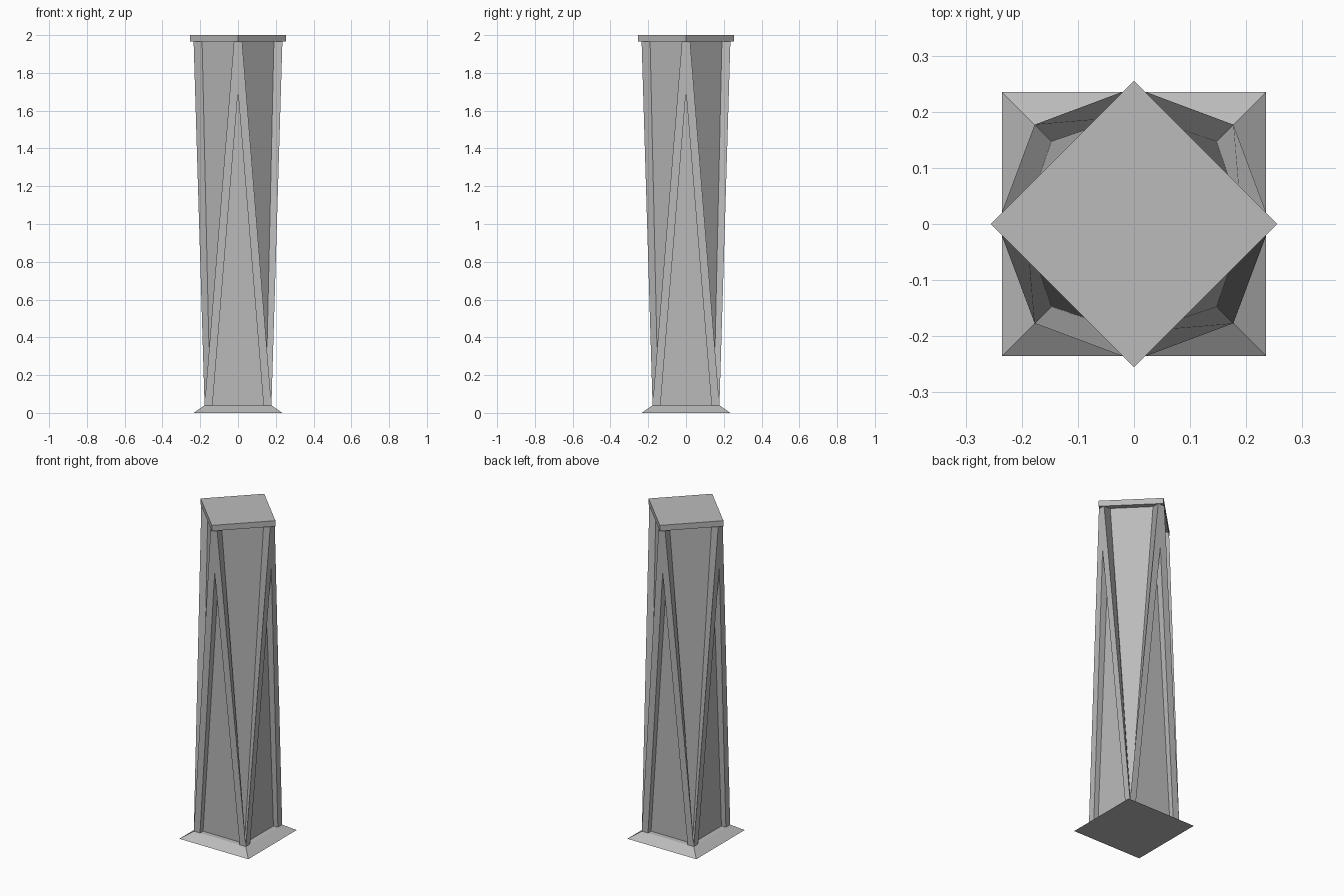
import bpy
import bmesh
from math import pi
from mathutils import Matrix

cube = bpy.data.objects.get("Cube")
if cube:
    bpy.data.objects.remove(cube, do_unlink=True)

grey = bpy.data.materials.new("plain grey")
grey.use_nodes = True
grey.diffuse_color = (0.5, 0.5, 0.5, 1)
grey.node_tree.nodes["Principled BSDF"].inputs["Base Color"].default_value = (0.5, 0.5, 0.5, 1)

FOOT, NECK, TOP = 0.04, 1.965, 2.0     # heights of base top, slab underside, slab top
HOLE = 1.70                            # apex of the opening in each side frame
BASE, LOW, HIGH, CAP = 0.235, 0.177, 0.235, 0.255
CORE_LOW, CORE_HIGH = 0.147, 0.19
TIP, LEG = 0.022, 0.042


def finish(name, bm):
    bmesh.ops.recalc_face_normals(bm, faces=bm.faces)
    mesh = bpy.data.meshes.new(name)
    bm.to_mesh(mesh)
    bm.free()
    mesh.materials.append(grey)
    obj = bpy.data.objects.new(name, mesh)
    bpy.context.collection.objects.link(obj)
    return obj


def square(half, z):
    return [(-half, -half, z), (half, -half, z), (half, half, z), (-half, half, z)]


def diamond(r, z):
    return [(r, 0, z), (0, r, z), (-r, 0, z), (0, -r, z)]


def loft(name, lower, upper):
    """Solid between two outlines with matching points."""
    bm = bmesh.new()
    a = [bm.verts.new(p) for p in lower]
    b = [bm.verts.new(p) for p in upper]
    bm.faces.new(a)
    bm.faces.new(b)
    for i in range(len(a)):
        j = (i + 1) % len(a)
        bm.faces.new((a[i], a[j], b[j], b[i]))
    return finish(name, bm)


# Sloped base and diamond slab on top
loft("base", square(BASE, 0), square(LOW, FOOT))
loft("top_slab", diamond(CAP, NECK), diamond(CAP, TOP))

# Recessed core: square below, clipped diamond above
bm = bmesh.new()
for p in square(CORE_LOW, FOOT):
    bm.verts.new(p)
r = CORE_HIGH
for s in (-1, 1):
    for t in (-TIP, TIP):
        bm.verts.new((s * r, t, NECK))
        bm.verts.new((t, s * r, NECK))
bmesh.ops.convex_hull(bm, input=bm.verts)
finish("core", bm)


# One A-shaped frame per side, standing proud of the core
def frame_outline(half, low, high):
    def depth(z):
        return -(low + (high - low) * (z - FOOT) / (NECK - FOOT))
    inner = LOW - LEG
    points = [(-half, FOOT), (-inner, FOOT), (0, HOLE), (inner, FOOT),
              (half, FOOT), (TIP, NECK), (-TIP, NECK)]
    return [(x, depth(z), z) for x, z in points]


for i, side in enumerate(("front", "left", "back", "right")):
    frame = loft(side + "_frame", frame_outline(LOW, LOW, HIGH),
                 frame_outline(CORE_LOW, CORE_LOW, CORE_HIGH))
    frame.data.transform(Matrix.Rotation(i * pi / 2, 4, "Z"))
